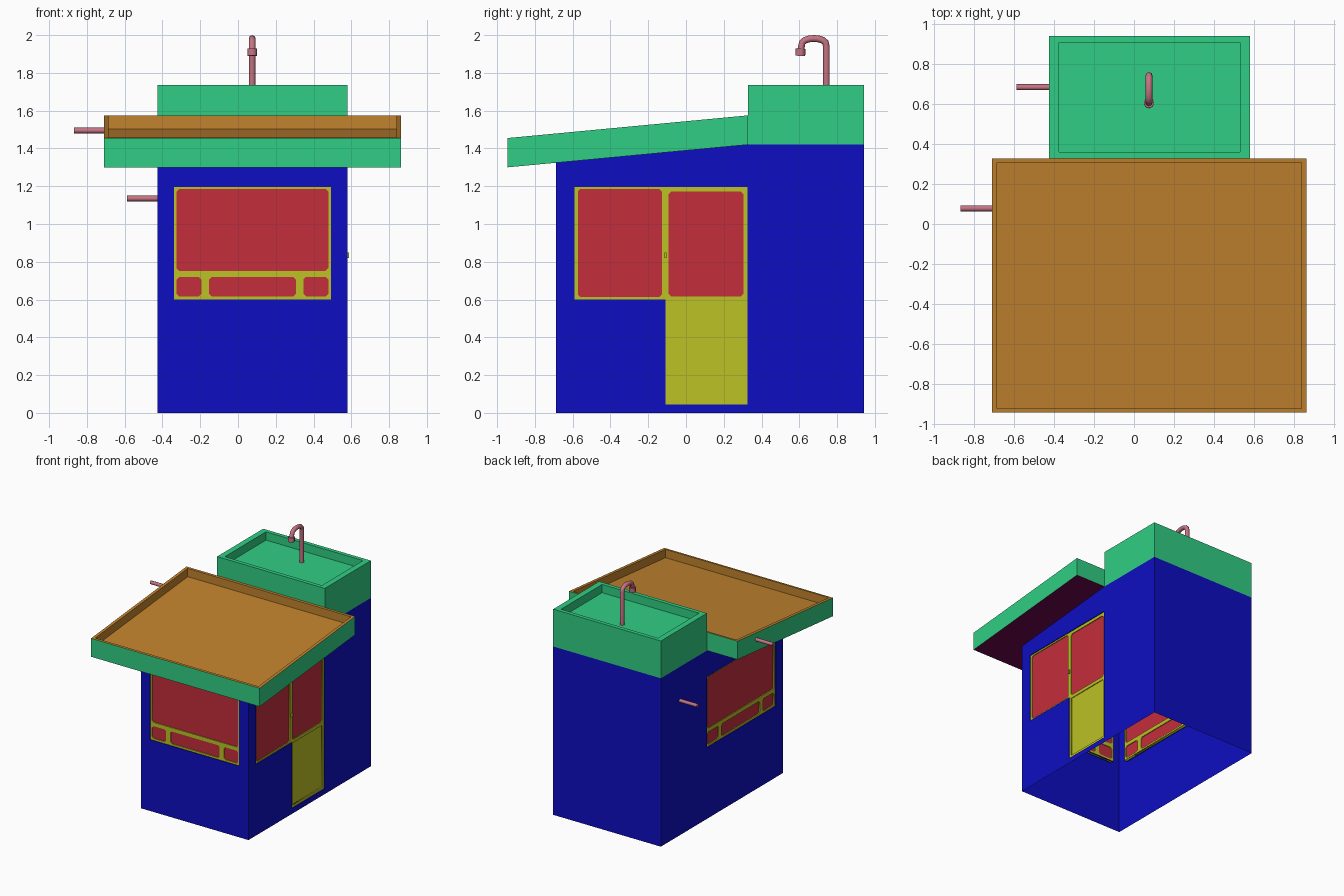
import bpy, bmesh, math
from mathutils import Matrix, Vector

if "Cube" in bpy.data.objects:
    bpy.data.objects.remove(bpy.data.objects["Cube"])


def material(name, r, g, b):
    m = bpy.data.materials.new(name)
    lin = [((c / 255 + 0.055) / 1.055) ** 2.4 if c > 10 else c / 255 / 12.92 for c in (r, g, b)]
    m.diffuse_color = (*lin, 1)
    m.use_nodes = True
    m.node_tree.nodes["Principled BSDF"].inputs["Base Color"].default_value = m.diffuse_color
    return m


BLUE = material("wall blue", 13, 13, 194)
GREEN = material("trim green", 48, 206, 132)
BROWN = material("roof brown", 194, 131, 46)
PURPLE = material("soffit purple", 105, 8, 75)
YELLOW = material("frame yellow", 188, 194, 37)
RED = material("pane red", 196, 46, 60)
PINK = material("pipe pink", 198, 116, 132)

X0, X1, Y0, Y1, YM = -0.425, 0.58, -0.688, 0.942, 0.328
ROOF_Y = -0.945


def eave(y):
    return 1.42 + min(0, y - YM) * 0.12 / (YM - ROOF_Y)


def finish(name, bm, *mats):
    me = bpy.data.meshes.new(name)
    bmesh.ops.recalc_face_normals(bm, faces=bm.faces[:])
    bm.to_mesh(me)
    bm.free()
    ob = bpy.data.objects.new(name, me)
    for m in mats:
        me.materials.append(m)
    bpy.context.collection.objects.link(ob)
    return ob


# Walls: open-bottomed shell with window and door openings
bm = bmesh.new()
LEVELS = [0, 0.045, 0.6, 1.197, None]


def wall(place, cuts, holes):
    for i in range(len(cuts) - 1):
        for j in range(4):
            if (i, j) in holes:
                continue
            vs = []
            for u, lv in ((cuts[i], j), (cuts[i + 1], j), (cuts[i + 1], j + 1), (cuts[i], j + 1)):
                x, y = place(u)
                z = LEVELS[lv]
                vs.append(bm.verts.new((x, y, eave(y) if z is None else z)))
            bm.faces.new(vs)


wall(lambda u: (u, Y0), [X0, -0.34, 0.493, X1], {(1, 2)})
wall(lambda u: (u, Y1), [X0, X1], set())
wall(lambda u: (X1, u), [Y0, -0.59, -0.108, 0.325, YM, Y1], {(1, 2), (2, 1), (2, 2)})
wall(lambda u: (X0, u), [Y0, -0.59, 0.325, YM, Y1], {(1, 2)})
bmesh.ops.remove_doubles(bm, verts=bm.verts[:], dist=0.0005)
# Reveals: turn the hole borders inwards
rim = [e for e in bm.edges if e.is_boundary and all(0.01 < v.co.z < 1.25 for v in e.verts)]
ext = bmesh.ops.extrude_edge_only(bm, edges=rim)["geom"]
for v in [g for g in ext if isinstance(g, bmesh.types.BMVert)]:
    if abs(v.co.y - Y0) < 0.001:
        v.co.y += 0.03
    elif v.co.x > X1 - 0.001:
        v.co.x -= 0.03
    else:
        v.co.x += 0.03
finish("walls", bm, BLUE)


# Roof and basin: shallow trays made of four stacked rings
def tray(name, x0, x1, y0, y1, ix, iy, height, depth, mats):
    bm = bmesh.new()
    rings = []
    for dx, dy, h in ((0, 0, 0), (0, 0, height), (ix, iy, height), (ix, iy, height - depth)):
        pts = ((x0 + dx, y0 + dy), (x1 - dx, y0 + dy), (x1 - dx, y1 - dy), (x0 + dx, y1 - dy))
        rings.append([bm.verts.new((x, y, eave(y) + h)) for x, y in pts])
    for k in range(3):
        for i in range(4):
            j = (i + 1) % 4
            f = bm.faces.new((rings[k][i], rings[k][j], rings[k + 1][j], rings[k + 1][i]))
            f.material_index = 0 if k == 0 else 1
    bm.faces.new(rings[3]).material_index = 1
    bm.faces.new(rings[0][::-1]).material_index = 2
    return finish(name, bm, *mats)


tray("roof", -0.71, 0.864, ROOF_Y, YM, 0.025, 0.02, 0.155, 0.07, (GREEN, BROWN, PURPLE))
tray("basin", X0, X1, YM, Y1, 0.05, 0.033, 0.315, 0.07, (GREEN, GREEN, GREEN))


# Windows: frame outline with chamfered holes, filled by thin panes
def outline(u0, u1, v0, v1, c):
    if c == 0:
        return [(u0, v0), (u1, v0), (u1, v1), (u0, v1)]
    return [(u0 + c, v0), (u1 - c, v0), (u1, v0 + c), (u1, v1 - c),
            (u1 - c, v1), (u0 + c, v1), (u0, v1 - c), (u0, v0 + c)]


def plate(name, loops, thick, mat, place):
    cu = bpy.data.curves.new(name, "CURVE")
    cu.dimensions = "2D"
    cu.fill_mode = "BOTH"
    cu.extrude = thick / 2
    for pts in loops:
        sp = cu.splines.new("POLY")
        sp.points.add(len(pts) - 1)
        for p, (u, v) in zip(sp.points, pts):
            p.co = (u, v, 0, 1)
        sp.use_cyclic_u = True
    cu.materials.append(mat)
    ob = bpy.data.objects.new(name, cu)
    ob.matrix_world = place
    bpy.context.collection.objects.link(ob)
    to_mesh(ob)


def to_mesh(ob):
    bpy.ops.object.select_all(action="DESELECT")
    ob.select_set(True)
    bpy.context.view_layer.objects.active = ob
    bpy.ops.object.convert(target="MESH")


def facing(u, n, origin):
    m = Matrix((u, (0, 0, 1), n)).transposed().to_4x4()
    m.translation = Vector(origin) - Vector(n) * 0.018
    return m


def window(name, frame, panes, place):
    loops = [outline(*frame, 0)] + [outline(*p[:4], p[4]) for p in panes]
    plate(name + "_frame", loops, 0.022, YELLOW, place)
    for k, p in enumerate(panes):
        plate(f"{name}_pane_{k + 1}", [outline(*p[:4], p[4])], 0.008, p[5], place)


def barred(u0, u1):
    w = u1 - u0
    a, b = u0 + 0.2 * w, u1 - 0.2 * w
    return [(u0 + 0.015, u1 - 0.015, 0.752, 1.185, 0.014, RED),
            (u0 + 0.015, a - 0.02, 0.616, 0.72, 0.014, RED),
            (a + 0.02, b - 0.02, 0.616, 0.72, 0.014, RED),
            (b + 0.02, u1 - 0.015, 0.616, 0.72, 0.014, RED)]


front = facing((1, 0, 0), (0, -1, 0), (0, Y0, 0))
right = facing((0, 1, 0), (1, 0, 0), (X1, 0, 0))
left = facing((0, -1, 0), (-1, 0, 0), (X0, 0, 0))
window("front_window", (-0.34, 0.493, 0.6, 1.197), barred(-0.34, 0.493), front)
window("left_window", (-0.325, 0.59, 0.6, 1.197), barred(-0.325, 0.59), left)
window("right_window", (-0.59, -0.108, 0.6, 1.197), [(-0.573, -0.128, 0.613, 1.185, 0.014, RED)], right)
window("door", (-0.108, 0.325, 0.045, 1.197),
       [(-0.092, 0.305, 0.616, 1.172, 0.014, RED), (-0.09, 0.302, 0.067, 0.588, 0, YELLOW)], right)

# Door handle
bm = bmesh.new()
bmesh.ops.create_cube(bm, size=1, matrix=Matrix.Translation((0.576, -0.108, 0.835)) @ Matrix.Diagonal((0.024, 0.012, 0.03, 1)))
finish("door_handle", bm, YELLOW)


# Pipes and tap
def tube(name, pts, r):
    cu = bpy.data.curves.new(name, "CURVE")
    cu.dimensions = "3D"
    cu.bevel_depth = r
    cu.bevel_resolution = 2
    cu.use_fill_caps = True
    sp = cu.splines.new("POLY")
    sp.points.add(len(pts) - 1)
    for p, co in zip(sp.points, pts):
        p.co = (*co, 1)
    cu.materials.append(PINK)
    ob = bpy.data.objects.new(name, cu)
    bpy.context.collection.objects.link(ob)
    to_mesh(ob)
    bpy.ops.object.shade_smooth_by_angle(angle=math.radians(50))


tube("roof_drain", [(-0.868, 0.078, 1.495), (-0.69, 0.078, 1.495)], 0.015)
tube("wall_drain", [(-0.588, 0.685, 1.135), (-0.41, 0.685, 1.135)], 0.015)
arc = [(0.075, 0.677 + 0.066 * math.cos(a), 1.94 + 0.042 * math.sin(a) ** 0.7)
       for a in (math.pi * k / 8 for k in range(8))]
tube("tap", [(0.075, 0.743, 1.66)] + arc + [(0.075, 0.607, 1.92)], 0.018)
tube("tap_nozzle", [(0.075, 0.605, 1.89), (0.075, 0.607, 1.928)], 0.026)
